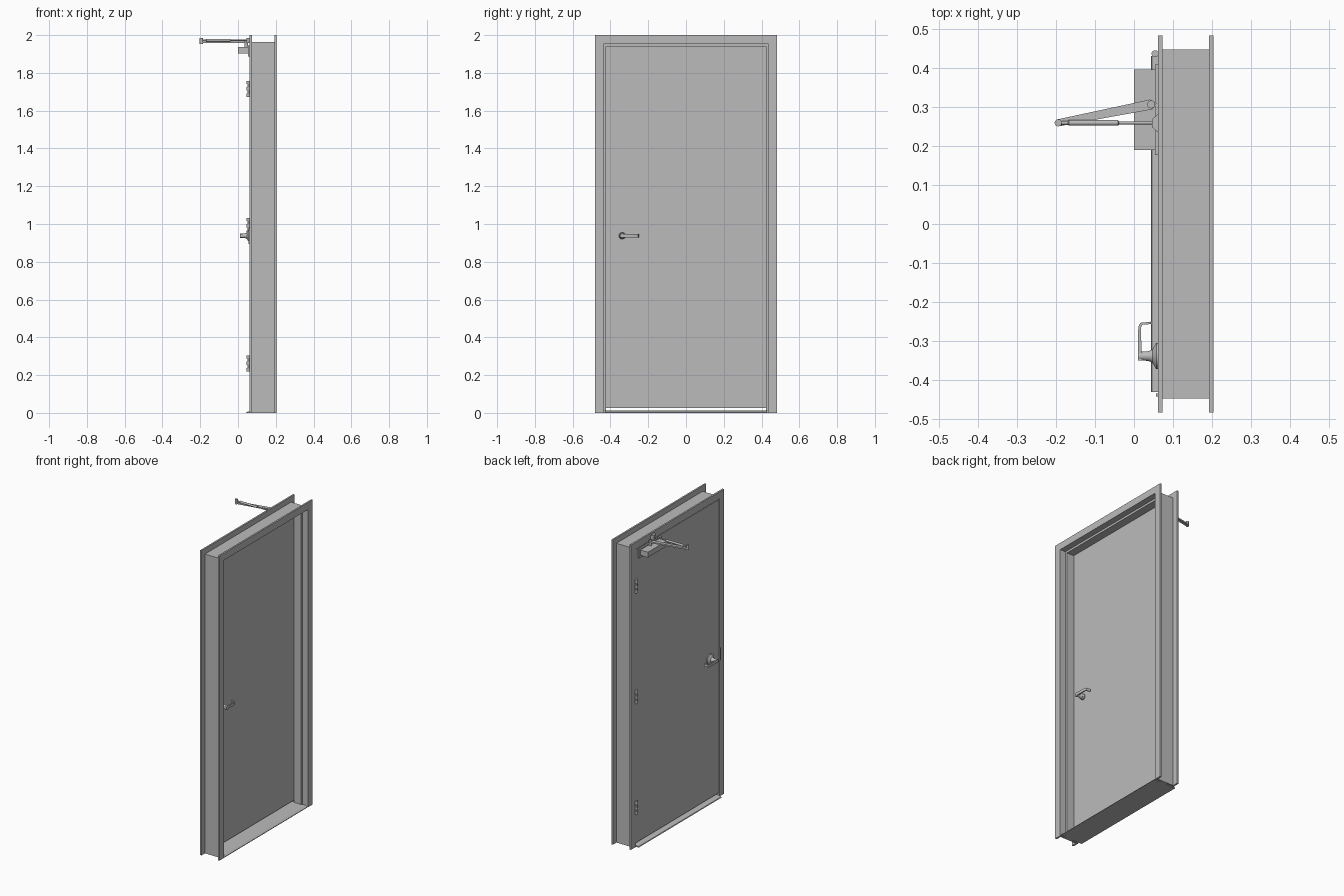
import bpy
import bmesh
import math
from mathutils import Vector

cube = bpy.data.objects.get("Cube")
if cube:
    bpy.data.objects.remove(cube, do_unlink=True)

GREY = (0.5, 0.5, 0.5, 1)
metal = bpy.data.materials.new("plain grey")
metal.use_nodes = True
metal.diffuse_color = GREY
metal.node_tree.nodes["Principled BSDF"].inputs["Base Color"].default_value = GREY


def loft(name, rings, smooth=False):
    """Skin a list of closed loops and cap both ends."""
    bm = bmesh.new()
    loops = [[bm.verts.new(p) for p in ring] for ring in rings]
    n = len(loops[0])
    for a, b in zip(loops, loops[1:]):
        for i in range(n):
            j = (i + 1) % n
            bm.faces.new((a[i], a[j], b[j], b[i]))
    bm.faces.new(loops[0][::-1])
    bm.faces.new(loops[-1])
    bmesh.ops.recalc_face_normals(bm, faces=bm.faces)
    mesh = bpy.data.meshes.new(name)
    bm.to_mesh(mesh)
    bm.free()
    mesh.materials.append(metal)
    obj = bpy.data.objects.new(name, mesh)
    bpy.context.collection.objects.link(obj)
    if smooth:
        bpy.ops.object.select_all(action="DESELECT")
        obj.select_set(True)
        bpy.context.view_layer.objects.active = obj
        bpy.ops.object.shade_smooth_by_angle(angle=math.radians(35))
    return obj


def box(name, x, y, z):
    return loft(name, [[(x[0], y[0], h), (x[1], y[0], h), (x[1], y[1], h), (x[0], y[1], h)] for h in z])


def plan_prism(name, outline, z, smooth=False):
    return loft(name, [[(x, y, h) for x, y in outline] for h in z], smooth)


def turned(name, origin, axis, profile, sides=20):
    """Round part along an axis from (distance, radius) pairs."""
    axis = Vector(axis).normalized()
    u = axis.orthogonal().normalized()
    v = axis.cross(u)
    rings = []
    for d, r in profile:
        c = Vector(origin) + axis * d
        rings.append([c + r * (u * math.cos(t) + v * math.sin(t))
                      for t in (2 * math.pi * k / sides for k in range(sides))])
    return loft(name, rings, True)


# Frame: one section with trim flanges and a stop, swept around the opening
HALF, HEAD = 0.437, 1.954
section = [(0.062, 0), (0.062, 0.046), (0.073, 0.046), (0.073, 0.010),
           (0.192, 0.010), (0.192, 0.046), (0.203, 0.046), (0.203, 0),
           (0.163, 0), (0.163, -0.014), (0.110, -0.014), (0.110, 0)]
loft("door_frame", [
    [(x, -HALF - o, 0) for x, o in section],
    [(x, -HALF - o, HEAD + o) for x, o in section],
    [(x, HALF + o, HEAD + o) for x, o in section],
    [(x, HALF + o, 0) for x, o in section]])

# Door leaf and threshold
FACE_OUT, FACE_IN = 0.064, 0.108
box("door_leaf", (FACE_OUT, FACE_IN), (-0.433, 0.433), (0.025, 1.950))
sill = [(0.043, 0), (0.046, 0.005), (0.075, 0.012), (0.190, 0.012), (0.202, 0.004), (0.202, 0)]
loft("threshold", [[(x, y, z) for x, z in sill] for y in (-0.430, 0.430)])

# Hinges: three knuckles on a thin pin, with a leaf behind
for label, z in (("lower", 0.262), ("middle", 0.990), ("upper", 1.715)):
    turned(label + "_hinge_pin", (0.054, 0.436, z - 0.042), (0, 0, 1), [(0, 0.005), (0.084, 0.005)], 12)
    for k in (-1, 0, 1):
        turned(label + "_hinge_knuckle", (0.054, 0.436, z + k * 0.034 - 0.009),
               (0, 0, 1), [(0, 0.009), (0.018, 0.009)], 12)
    box(label + "_hinge_leaf", (0.056, 0.075), (0.434, 0.438), (z - 0.040, z + 0.040))

# Lever handles on both faces
LEVER_Y, LEVER_Z = -0.338, 0.938
lever_shape = [(0.040, -0.012), (0.054, -0.012), (0.054, 0.012), (0.053, 0.075), (0.048, 0.085),
               (0.020, 0.088), (0.020, 0.082), (0.043, 0.080), (0.046, 0.073), (0.045, 0.014)]
for label, face, side, rose in (("outer", FACE_OUT, -1, 0.034), ("inner", FACE_IN, 1, 0.018)):
    turned(label + "_handle_rose", (face, LEVER_Y, LEVER_Z), (side, 0, 0),
           [(0, rose), (0.007, rose), (0.012, rose * 0.75), (0.017, 0.017),
            (0.027, 0.0125), (0.054, 0.011)], 28)
    plan_prism(label + "_handle_lever",
               [(face + side * d, LEVER_Y + y) for d, y in lever_shape],
               (LEVER_Z - 0.009, LEVER_Z + 0.009), True)

# Strike plate on the latch jamb
box("strike_plate", (0.056, 0.075), (-0.441, -0.434), (0.895, 0.975))

# Closer body and mounting plate
box("closer_plate", (0.054, 0.065), (0.176, 0.408), (1.887, 1.945))
box("closer_body", (0.0, 0.058), (0.190, 0.395), (1.902, 1.937))

# Closer arms: flat main arm, elbow pivot and adjustable forearm
pinion = Vector((0.044, 0.306))
elbow = Vector((-0.194, 0.259))
along = (pinion - elbow).normalized()
across = Vector((-along.y, along.x))
plan_prism("closer_main_arm",
           [elbow - across * 0.009, pinion - across * 0.013,
            pinion + along * 0.014, pinion + across * 0.013, elbow + across * 0.009],
           (1.957, 1.966))
turned("closer_pinion", (pinion.x, pinion.y, 1.930), (0, 0, 1), [(0, 0.010), (0.041, 0.010)])
turned("closer_elbow", (elbow.x, elbow.y, 1.954), (0, 0, 1), [(0, 0.009), (0.030, 0.009)])
turned("closer_forearm", (elbow.x, elbow.y, 1.973), (1, 0, 0),
       [(0, 0.005), (0.025, 0.005), (0.027, 0.007), (0.153, 0.007), (0.156, 0.004), (0.245, 0.004)], 14)
plan_prism("closer_shoe", [(0.063, 0.233), (0.063, 0.283), (0.046, 0.268), (0.046, 0.248)], (1.958, 1.986))
